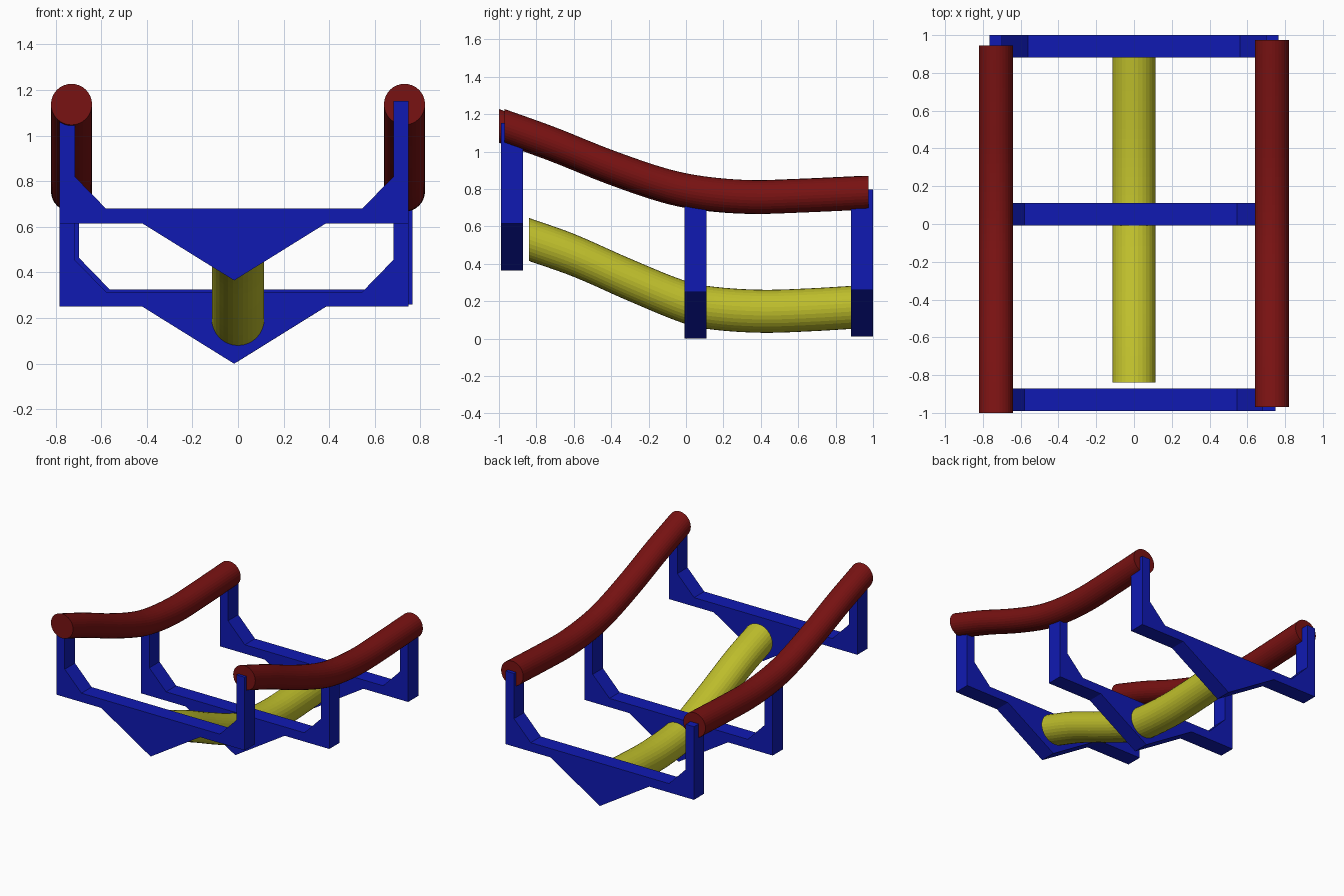
import bpy, bmesh, math
from mathutils import Vector
from mathutils.geometry import interpolate_bezier

if "Cube" in bpy.data.objects:
    bpy.data.objects.remove(bpy.data.objects["Cube"])


def material(name, color):
    m = bpy.data.materials.new(name)
    m.diffuse_color = (*color, 1)
    m.use_nodes = True
    m.node_tree.nodes["Principled BSDF"].inputs["Base Color"].default_value = m.diffuse_color
    return m


RED = material("dark_red", (0.19, 0.006, 0.006))
BLUE = material("blue", (0.005, 0.01, 0.45))
YELLOW = material("yellow", (0.52, 0.52, 0.025))


def finish(bm, name, mat):
    bmesh.ops.recalc_face_normals(bm, faces=bm.faces)
    mesh = bpy.data.meshes.new(name)
    bm.to_mesh(mesh)
    bm.free()
    mesh.materials.append(mat)
    obj = bpy.data.objects.new(name, mesh)
    bpy.context.collection.objects.link(obj)
    return obj


def smooth_path(points, steps=6):
    """Interpolate (y, z) points with smooth tangents."""
    p = [Vector((0, y, z)) for y, z in points]
    n = len(p) - 1

    def tangent(i):
        a, b = p[max(i - 1, 0)], p[min(i + 1, n)]
        return (b - a) / (b.y - a.y)

    path = [p[0]]
    for i in range(n):
        h = (p[i + 1].y - p[i].y) / 3
        path += interpolate_bezier(p[i], p[i] + tangent(i) * h,
                                   p[i + 1] - tangent(i + 1) * h, p[i + 1], steps)[1:]
    return path


def tube(name, points, radius, x, dy, mat, sides=32):
    """Sweep upright circular sections along the path, with flat vertical ends."""
    bm = bmesh.new()
    rings = []
    for c in smooth_path(points):
        rings.append([bm.verts.new((x + radius * math.cos(2 * math.pi * k / sides), c.y + dy,
                                    c.z + radius * math.sin(2 * math.pi * k / sides)))
                      for k in range(sides)])
    for a, b in zip(rings, rings[1:]):
        for k in range(sides):
            j = (k + 1) % sides
            bm.faces.new((a[k], a[j], b[j], b[k]))
    bm.faces.new(rings[0])
    bm.faces.new(rings[-1])
    return finish(bm, name, mat)


def frame(name, x, y, depth, z):
    """U-shaped bracket with a pointed keel, mirrored profile extruded along y."""
    half = [(0.402, 0.25), (0.765, 0.25), (0.765, 0.787), (0.698, 0.787),
            (0.698, 0.455), (0.562, 0.315)]
    outline = [(0, 0)] + half + [(-px, pz) for px, pz in reversed(half)]
    bm = bmesh.new()
    face = bm.faces.new([bm.verts.new((x + px, y, z + pz)) for px, pz in outline])
    ext = bmesh.ops.extrude_face_region(bm, geom=[face])
    bmesh.ops.translate(bm, vec=(0, depth, 0),
                        verts=[v for v in ext["geom"] if isinstance(v, bmesh.types.BMVert)])
    return finish(bm, name, BLUE)


# Cross frames
frame("front_frame", -0.017, -0.99, 0.118, 0.365)
frame("middle_frame", -0.017, -0.008, 0.118, 0.0)
frame("back_frame", 0.0, 0.882, 0.118, 0.01)

# Side rails
rail = [(-0.97, 1.137), (-0.7, 1.04), (-0.4, 0.92), (-0.1, 0.818),
        (0.1, 0.777), (0.35, 0.757), (0.6, 0.763), (0.975, 0.78)]
tube("left_rail", rail, 0.09, -0.73, -0.03, RED)
tube("right_rail", rail, 0.09, 0.73, 0, RED)

# Central keel tube
keel = [(-0.84, 0.53), (-0.6, 0.445), (-0.3, 0.313), (0, 0.192),
        (0.15, 0.162), (0.4, 0.146), (0.65, 0.153), (0.94, 0.17)]
tube("keel_tube", keel, 0.115, 0, 0, YELLOW)
